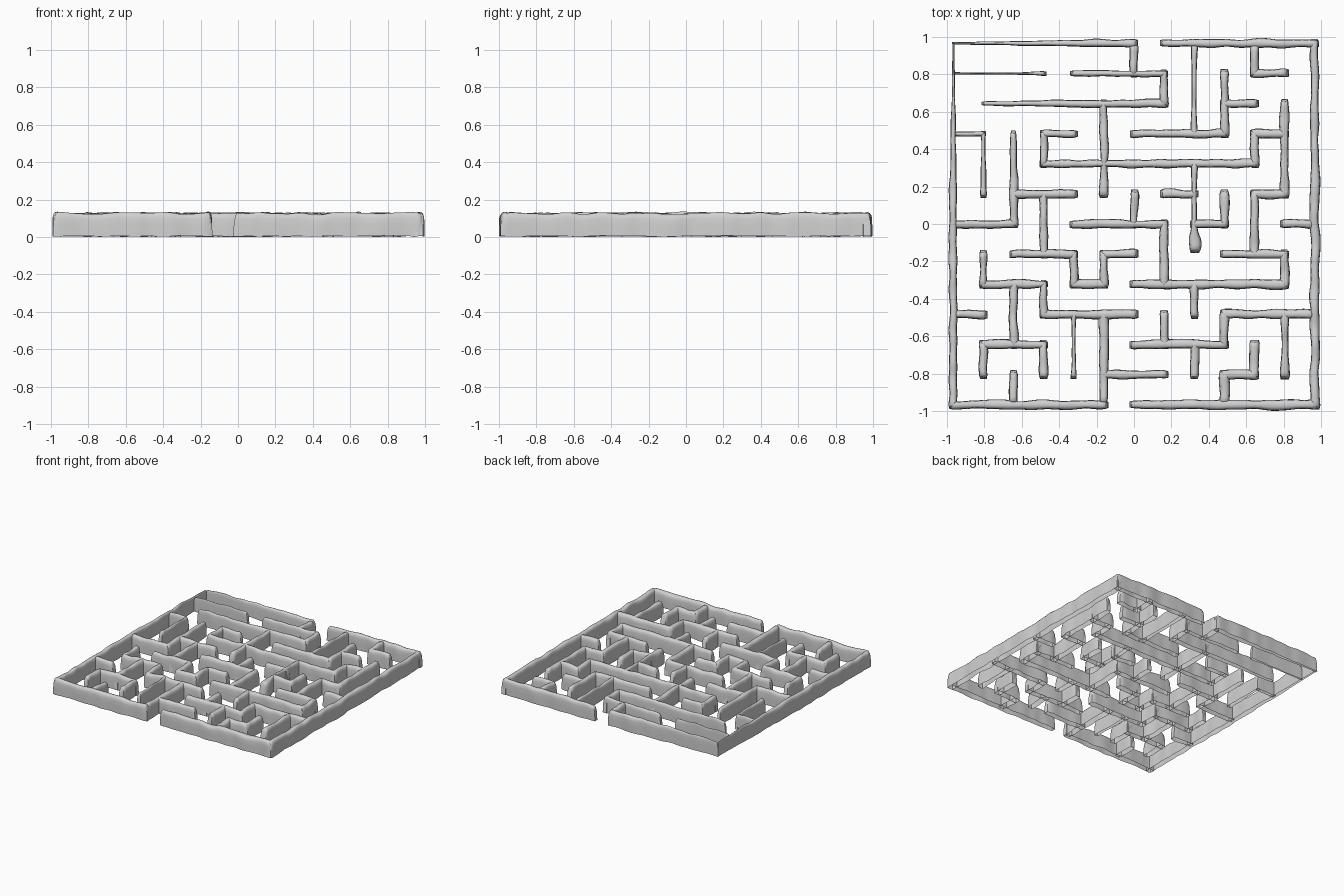
import bpy, bmesh, math
from mathutils import Vector, noise

cube = bpy.data.objects.get("Cube")
if cube:
    bpy.data.objects.remove(cube, do_unlink=True)

PITCH = 0.161
HALF = 0.023
HEIGHT = 0.127

stone = bpy.data.materials.new("light grey stone")
stone.use_nodes = True
grey = (0.64, 0.64, 0.64, 1)
stone.diffuse_color = grey
stone.node_tree.nodes["Principled BSDF"].inputs["Base Color"].default_value = grey

# Wall runs on a grid of lines: each pair is start and end line (a, b, c = ten, eleven, twelve)
# East-west runs, listed from the front row to the back row
ROWS = ["05 6c", "57 9a", "13 69", "01 36 9c", "13 45 6b", "24 56 9b",
        "02 47 89 bc", "24 78 ab", "3a", "01 34 69 ab", "17 9a", "03 47 ab", "06 7c"]
# North-south runs, listed from the model's right (-x) to its left (+x)
COLUMNS = ["0c", "12 45 79", "01 24 69", "12 34 57 89", "13 45", "03 45 7a",
           "67 bc", "23 46 ab", "12 34 58 9c", "01 23 67 9b", "12 57 89 bc",
           "13 45 7a", "0c"]

# Runs with a narrow waist: (north-south?, line, start) and the waist's share of the width
WAISTS = {(False, 11, 0): 0.5, (False, 11, 4): 0.75, (True, 4, 1): 0.4, (True, 8, 9): 0.6,
          (True, 1, 7): 0.7, (True, 8, 5): 0.6, (True, 11, 1): 0.7}

# Half of the wall cross-section: (share of half-width, share of height)
SIDE = [(1, 0), (1, 0.45), (0.96, 0.75), (0.82, 0.91), (0.55, 0.98), (0.2, 1)]
EDGE_LINES = (0, 12)


def lumps(x, y, seed, scale=10):
    return noise.noise(Vector((x * scale, y * scale, seed * 7.3)))


def half_width(x, y):
    """Walls wear thin toward the back-right corner of the maze."""
    worn = min(1, 0.25 + 1.1 * math.hypot(x + 0.9, y - 0.87))
    return HALF * worn * (1 + 0.06 * (x - y))


def add_wall(bm, upright, line, start, end):
    """Loft one worn, open-bottomed wall run along a grid line."""
    def place(t, off):
        return (off, t) if upright else (t, off)

    def overhang(index):
        # inner walls stop inside the outer wall instead of poking through it
        if index in EDGE_LINES and line not in EDGE_LINES:
            return 0
        return half_width(*place((index - 6) * PITCH, off))

    off = (line - 6) * PITCH
    bulging = upright and line == 8 and start == 5
    a = (start - 6) * PITCH - overhang(start) + 0.03 * bulging
    b = (end - 6) * PITCH + overhang(end)
    waist = WAISTS.get((upright, line, start), 1)
    steps = max(7, round((b - a) / 0.02))
    rings = []
    for i in range(steps + 1):
        t = a + (b - a) * i / steps
        x, y = place(t, off)
        w = half_width(x, y) * (1 - (1 - waist) * abs(math.sin(math.pi * i / steps)) ** 0.7)
        if bulging:                                   # swollen free end
            w *= 1 + 0.9 * math.exp(-((y + 0.09) / 0.05) ** 2)
        at_tip = i in (0, steps)
        w *= 0.78 if at_tip else 1
        left = w * (1 + 0.4 * lumps(x, y, 1))
        right = w * (1 + 0.4 * lumps(x, y, 2))
        foot = 0.004 + 0.006 * lumps(x, y, 4)
        top = HEIGHT + 0.012 * lumps(x, y, 3) - 0.006 * at_tip
        inward = 0.014 * ((i == 0) - (i == steps))    # end caps lean in at the top
        section = [(-left * u, v) for u, v in SIDE]
        section += [(right * u, v) for u, v in reversed(SIDE)]
        rings.append([bm.verts.new((*place(t + inward * v ** 3, off + s),
                                    max(0, foot + (top - foot) * v)))
                      for s, v in section])
    for r, q in zip(rings, rings[1:]):
        for k in range(len(r) - 1):
            bm.faces.new((r[k], r[k + 1], q[k + 1], q[k]))
    bm.faces.new(rings[0])
    bm.faces.new(rings[-1])


def build(name, runs):
    bm = bmesh.new()
    for run in runs:
        add_wall(bm, *run)
    bmesh.ops.recalc_face_normals(bm, faces=bm.faces)
    mesh = bpy.data.meshes.new(name)
    bm.to_mesh(mesh)
    bm.free()
    mesh.materials.append(stone)
    obj = bpy.data.objects.new(name, mesh)
    bpy.context.collection.objects.link(obj)
    bpy.ops.object.select_all(action='DESELECT')
    obj.select_set(True)
    bpy.context.view_layer.objects.active = obj
    bpy.ops.object.shade_smooth_by_angle(angle=math.radians(60))


def read_runs(table, upright):
    return [(upright, line, int(p[0], 13), int(p[1], 13))
            for line, text in enumerate(table) for p in text.split()]


across = read_runs(ROWS, False)
along = read_runs(COLUMNS, True)
build("outer_wall", [r for r in across + along if r[1] in EDGE_LINES])
build("inner_walls_across", [r for r in across if r[1] not in EDGE_LINES])
build("inner_walls_along", [r for r in along if r[1] not in EDGE_LINES])
